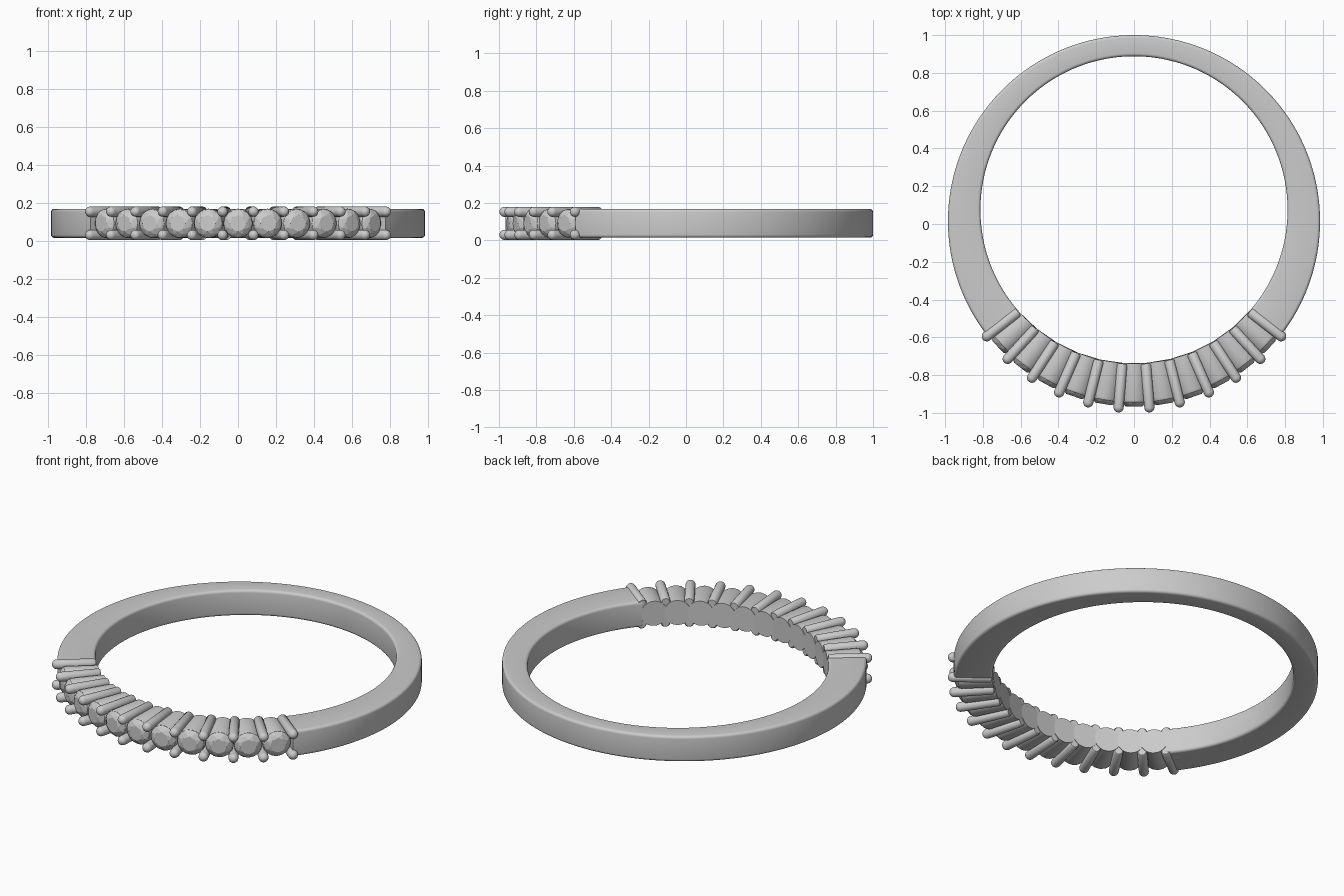
import bpy, bmesh, math
from mathutils import Vector

if "Cube" in bpy.data.objects:
    bpy.data.objects.remove(bpy.data.objects["Cube"])

CY, R_OUT = 0.015, 0.985        # outer circle centre (y) and radius
OFF, R_IN = 0.06, 0.813         # finger hole offset and radius
Z0, Z1 = 0.015, 0.168           # band bottom and top
ZM = 0.0915
N = 11                          # stones
STEP = math.radians(9.45)
DOWN = -math.pi / 2


def hole_y(direction, side=0.0):
    """Distance from the outer centre, along direction, to the finger hole
    for a line shifted sideways by side."""
    d = Vector(direction)
    t = Vector((-d.y, d.x))
    p = t * side - Vector((0, OFF))
    b = p.dot(d)
    return -b + math.sqrt(b * b - p.length_squared + R_IN ** 2)


def make(name, bm, smooth=True):
    bmesh.ops.recalc_face_normals(bm, faces=bm.faces[:])
    me = bpy.data.meshes.new(name)
    bm.to_mesh(me)
    bm.free()
    ob = bpy.data.objects.new(name, me)
    bpy.context.collection.objects.link(ob)
    if smooth:
        bpy.ops.object.select_all(action='DESELECT')
        ob.select_set(True)
        bpy.context.view_layer.objects.active = ob
        bpy.ops.object.shade_smooth_by_angle(angle=math.radians(40))
    return ob


def skin(bm, rings, caps=(True, True)):
    """Join closed rings of points into a tube."""
    vs = [[bm.verts.new(p) for p in r] for r in rings]
    n = len(vs[0])
    for a, b in zip(vs, vs[1:]):
        for i in range(n):
            j = (i + 1) % n
            bm.faces.new((a[i], a[j], b[j], b[i]))
    if caps[0]:
        bm.faces.new(vs[0][::-1])
    if caps[1]:
        bm.faces.new(vs[-1])


def frame(a):
    return Vector((math.cos(a), math.sin(a))), Vector((-math.sin(a), math.cos(a)))


def place(d, t, r, s, z):
    p = d * r + t * s
    return (p.x, p.y + CY, z)


# band: rounded rectangle swept round, thin at the back, thick by the stones
bm = bmesh.new()
half = STEP * N / 2
a0, a1 = DOWN + half, DOWN + 2 * math.pi - half
rings = []
BEV = 0.016
for k in range(129):
    d, t = frame(a0 + (a1 - a0) * k / 128)
    ri = hole_y(d)
    ring = []
    corners = ((R_OUT - BEV, Z1 - BEV, 0), (ri + BEV, Z1 - BEV, 1),
               (ri + BEV, Z0 + BEV, 2), (R_OUT - BEV, Z0 + BEV, 3))
    for r, z, q in corners:
        for s in range(5):
            w = (q + s / 4) * math.pi / 2
            ring.append(place(d, t, r + BEV * math.cos(w), 0, z + BEV * math.sin(w)))
    rings.append(ring)
skin(bm, rings)
make("band", bm)

# stone seats: round tapered cups whose inner ends follow the finger hole
SEAT_R, SEAT_OUT = 0.077, 0.955
for k in range(N):
    d, t = frame(DOWN + (k - (N - 1) / 2) * STEP)
    bm = bmesh.new()
    rings = [[], [], []]
    for i in range(40):
        w = 2 * math.pi * i / 40
        c, s = math.cos(w), math.sin(w)
        rin = SEAT_R * 0.95
        rings[0].append(place(d, t, hole_y(d, rin * c), rin * c, ZM + rin * s))
        rings[1].append(place(d, t, SEAT_OUT - 0.01, SEAT_R * c, ZM + SEAT_R * s))
        rings[2].append(place(d, t, SEAT_OUT, SEAT_R * 0.96 * c, ZM + SEAT_R * 0.96 * s))
    skin(bm, rings)
    make(f"seat_{k + 1}", bm)

    # brilliant cut stone: girdle, crown and table, pointed pavilion
    bm = bmesh.new()
    layers = ((16, 0.074, 0.950, 0), (16, 0.074, 0.957, 0),
              (8, 0.061, 0.971, 0.5), (8, 0.043, 0.981, 0), (1, 0, 0.895, 0))
    for n, r, h, turn in layers:
        for i in range(n):
            w = 2 * math.pi * (i + turn) / n
            bm.verts.new(place(d, t, h, r * math.cos(w), ZM + r * math.sin(w)))
    bmesh.ops.convex_hull(bm, input=bm.verts[:])
    bmesh.ops.dissolve_limit(bm, angle_limit=0.01, verts=bm.verts[:], edges=bm.edges[:])
    make(f"stone_{k + 1}", bm, smooth=False)

# prongs: round-tipped rods above and below, between the stones
PR, TIP = 0.027, 1.016
for k in range(N + 1):
    d, t = frame(DOWN + (k - N / 2) * STEP)
    for side, z in (("upper", ZM * 2 - PR - 0.003), ("lower", PR + 0.003)):
        bm = bmesh.new()
        start = hole_y(d) + 0.004
        prof = [(start, PR * 0.8), (start + 0.008, PR)]
        for s in range(7):
            w = s / 6 * math.pi / 2 * 0.95
            prof.append((TIP - PR + PR * math.sin(w), PR * math.cos(w)))
        rings = [[place(d, t, h, r * math.cos(2 * math.pi * i / 20),
                        z + r * math.sin(2 * math.pi * i / 20)) for i in range(20)]
                 for h, r in prof]
        skin(bm, rings)
        make(f"prong_{side}_{k + 1}", bm)
